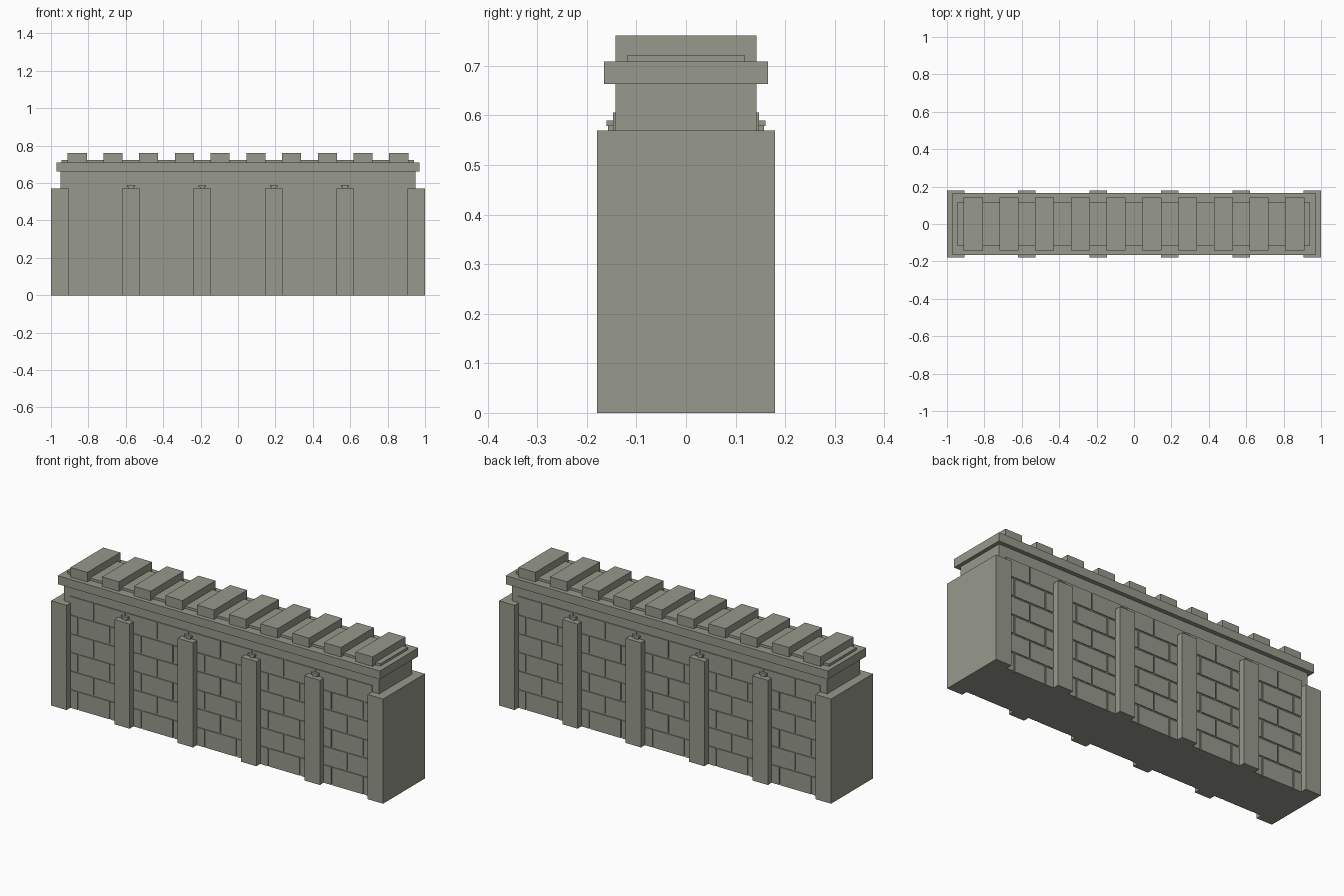
import bpy
import bmesh
from mathutils import Matrix

cube = bpy.data.objects.get("Cube")
if cube:
    bpy.data.objects.remove(cube, do_unlink=True)

# One weathered stone colour
stone = bpy.data.materials.new("grey_stone")
stone.use_nodes = True
colour = (0.31, 0.32, 0.265, 1)
stone.diffuse_color = colour
stone.node_tree.nodes["Principled BSDF"].inputs["Base Color"].default_value = colour


def blocks(name, boxes):
    """One object made of boxes, each given as (x0, x1, y0, y1, z0, z1)."""
    bm = bmesh.new()
    for x0, x1, y0, y1, z0, z1 in boxes:
        centre = ((x0 + x1) / 2, (y0 + y1) / 2, (z0 + z1) / 2)
        size = (x1 - x0, y1 - y0, z1 - z0, 1)
        bmesh.ops.create_cube(
            bm, size=1, matrix=Matrix.Translation(centre) @ Matrix.Diagonal(size))
    mesh = bpy.data.meshes.new(name)
    bm.to_mesh(mesh)
    bm.free()
    mesh.materials.append(stone)
    obj = bpy.data.objects.new(name, mesh)
    bpy.context.collection.objects.link(obj)
    return obj


def both_faces(x0, x1, near, far, z0, z1):
    """The same box on the front and back of the wall."""
    return [(x0, x1, -far, -near, z0, z1), (x0, x1, near, far, z0, z1)]


STEP = 0.191       # spacing of bricks and merlons
CORE = 0.142       # half thickness of the wall
FACE = 0.147       # brick face
PIER_TOP = 0.57

# Wall core, coping and raised walkway
blocks("wall_core", [(-0.95, 0.95, -CORE, CORE, 0, 0.665)])
blocks("coping", [(-0.97, 0.97, -0.165, 0.165, 0.663, 0.709)])
blocks("walkway", [(-0.945, 0.94, -0.118, 0.118, 0.708, 0.722)])

# Merlons along the top
blocks("merlons", [(c - 0.051, c + 0.051, -CORE, CORE, 0.708, 0.761)
                   for c in [(i - 4.5) * STEP for i in range(10)]])

# End piers run through the full thickness
blocks("end_piers", [(-1, -0.907, -0.18, 0.18, 0, PIER_TOP),
                     (0.907, 1, -0.18, 0.18, 0, PIER_TOP)])

# Buttresses with a small stepped cap stone on each
buttresses, caps = [], []
for i in range(4):
    c = (i - 1.5) * 2 * STEP
    buttresses += both_faces(c - 0.046, c + 0.046, 0.13, 0.18, 0, PIER_TOP)
    caps += both_faces(c - 0.013, c + 0.013, 0.14, 0.157, 0.569, 0.58)
    caps += both_faces(c - 0.021, c + 0.021, 0.147, 0.16, 0.579, 0.59)
blocks("buttresses", buttresses)
blocks("buttress_caps", caps)

# Running bond of thin bricks with open joints
ROWS, GAP, END = 6, 0.004, 0.91
height = 0.61 / ROWS
bricks = []
for row in range(ROWS):
    shift = 0 if row % 2 else STEP / 2
    for i in range(-6, 6):
        x0 = max(i * STEP + shift + GAP, -END)
        x1 = min((i + 1) * STEP + shift - GAP, END)
        if x1 - x0 > 0.01:
            z0 = row * height + (GAP if row else 0)
            bricks += both_faces(x0, x1, CORE - 0.004, FACE,
                                 z0, (row + 1) * height - GAP)
blocks("bricks", bricks)
